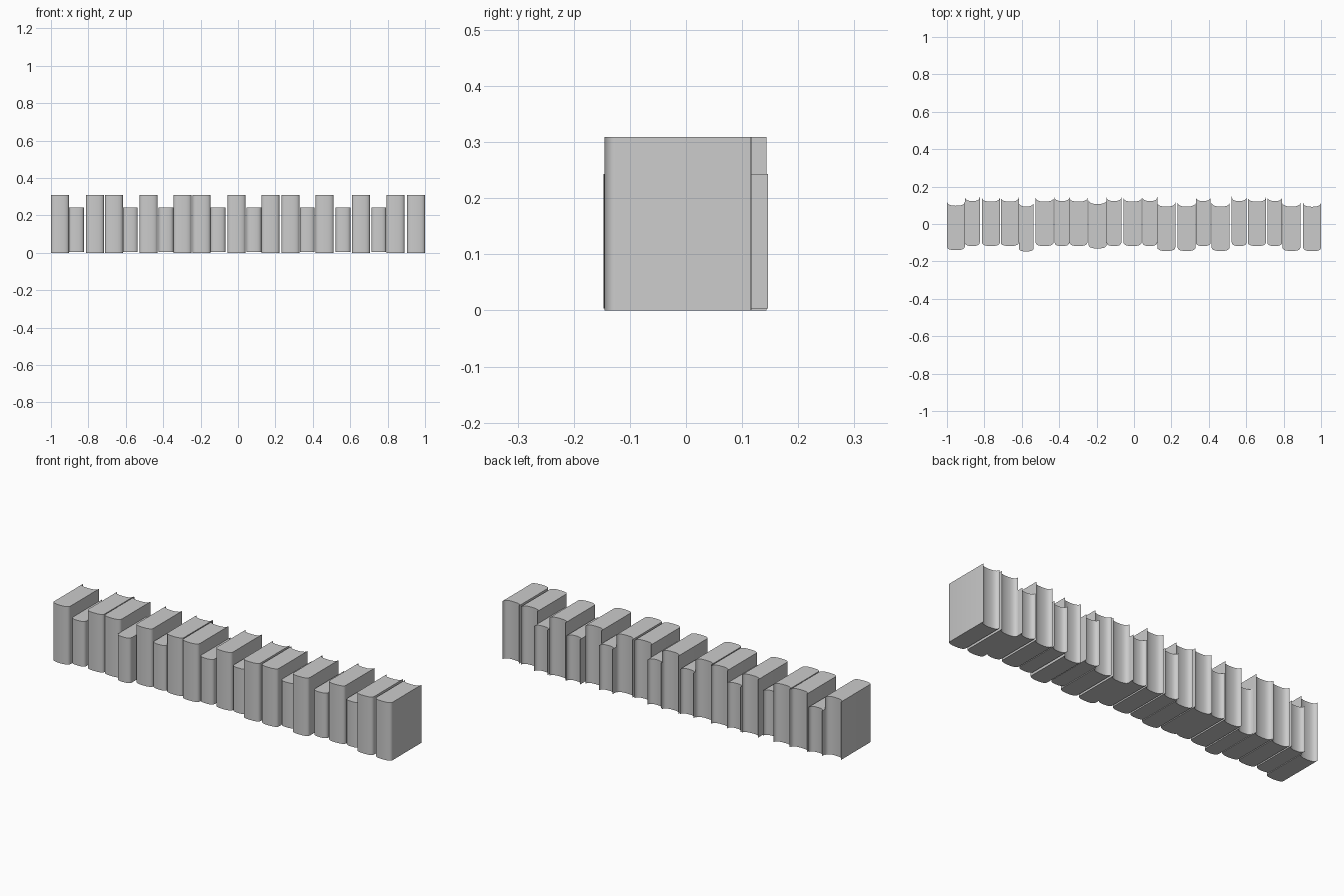
import bpy, bmesh, math

if "Cube" in bpy.data.objects:
    bpy.data.objects.remove(bpy.data.objects["Cube"])

# kind: (width, bottom, top, side front y, side back y, bulge of spine)
KIND = {
    "T": (0.096, 0.0, 0.309, -0.098, 0.1435, 0.02),
    "S": (0.079, 0.003, 0.243, -0.098, 0.1465, 0.02),
}

# row of books: kind, centre x, shift towards the front
ROW = [
    ("T", -0.952, 0.022), ("S", -0.864, 0), ("T", -0.765, 0), ("T", -0.664, 0),
    ("S", -0.576, 0.029), ("T", -0.478, 0), ("S", -0.385, 0), ("T", -0.297, 0),
    ("T", -0.195, 0.013), ("S", -0.107, 0), ("T", -0.008, 0), ("S", 0.085, 0),
    ("T", 0.173, 0.0265), ("T", 0.281, 0.0265), ("S", 0.37, 0), ("T", 0.463, 0.0265),
    ("S", 0.562, 0), ("T", 0.657, 0), ("S", 0.753, 0), ("T", 0.842, 0.0265),
    ("T", 0.952, 0.0275),
]


def arc(half, y, bulge, n=10):
    """Flattened curve from left to right, bulging towards -y."""
    pts = []
    for i in range(n + 1):
        a = math.pi * i / n
        c, s = math.cos(a), math.sin(a)
        pts.append((-math.copysign(abs(c) ** 0.8, c) * half,
                    y - bulge * max(s, 0) ** 0.8))
    return pts


def book(name, kind, x, shift):
    w, z0, z1, yf, yb, bulge = KIND[kind]
    # convex spine in front, matching hollow page edge behind
    outline = arc(w / 2, yf, bulge) + arc(w / 2, yb, bulge + 0.004)[::-1]
    bm = bmesh.new()
    base = bm.faces.new([bm.verts.new((px, py, z0)) for px, py in outline])
    ext = bmesh.ops.extrude_face_region(bm, geom=[base])
    top = [v for v in ext["geom"] if isinstance(v, bmesh.types.BMVert)]
    bmesh.ops.translate(bm, verts=top, vec=(0, 0, z1 - z0))
    bmesh.ops.recalc_face_normals(bm, faces=bm.faces)
    me = bpy.data.meshes.new(name)
    bm.to_mesh(me)
    bm.free()
    ob = bpy.data.objects.new(name, me)
    ob.location = (x, -shift, 0)
    bpy.context.collection.objects.link(ob)
    return ob


books = [book(f"book_{i + 1:02d}", *spec) for i, spec in enumerate(ROW)]

# smooth spines, sharp cover edges
for ob in books:
    ob.select_set(True)
bpy.context.view_layer.objects.active = books[0]
bpy.ops.object.shade_smooth_by_angle(angle=math.radians(40))
